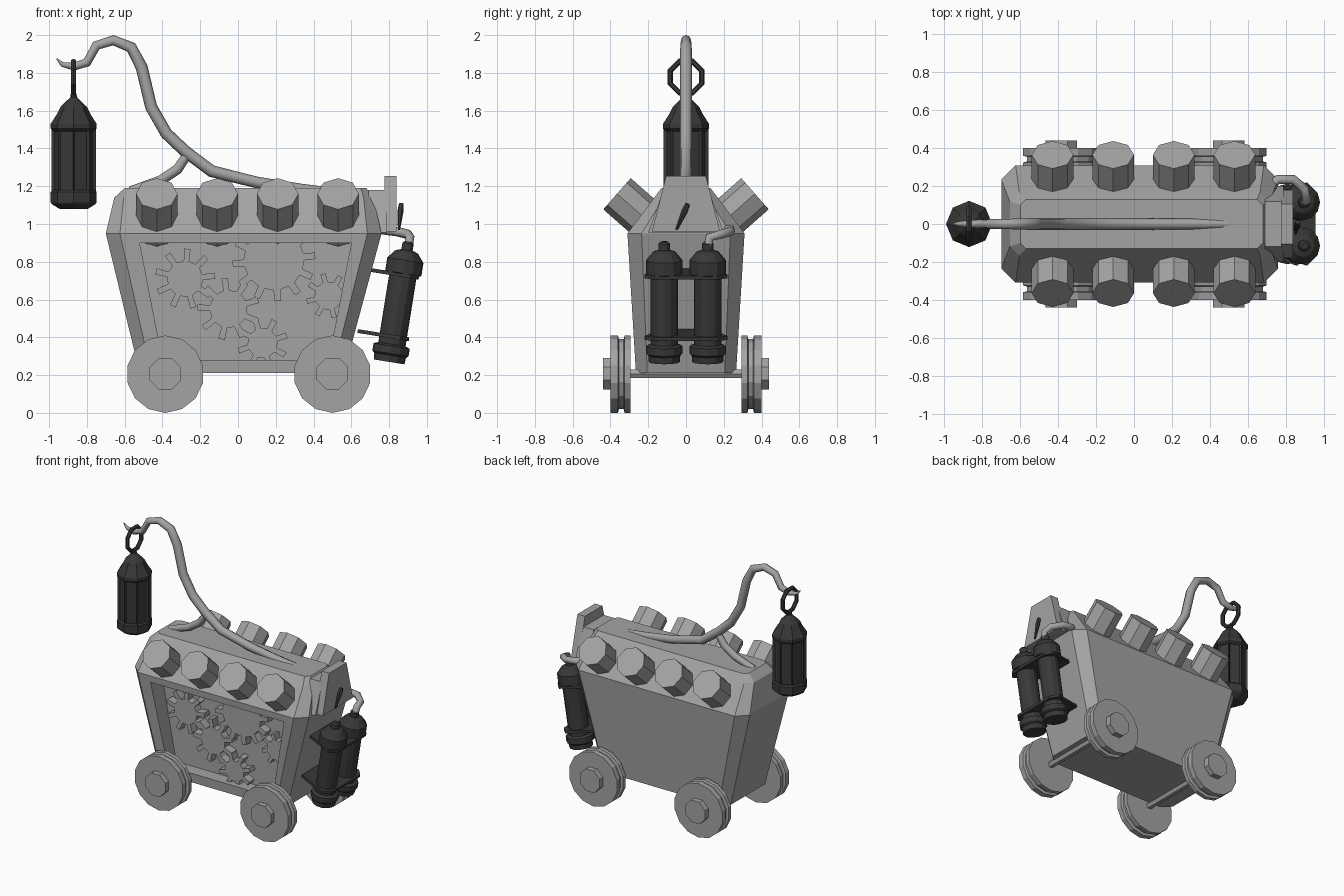
import bpy, bmesh, math
from mathutils import Vector, Matrix

if "Cube" in bpy.data.objects:
    bpy.data.objects.remove(bpy.data.objects["Cube"])


def material(name, v):
    m = bpy.data.materials.new(name)
    m.diffuse_color = (v, v, v, 1)
    m.use_nodes = True
    m.node_tree.nodes["Principled BSDF"].inputs["Base Color"].default_value = m.diffuse_color
    return m


GREY = material("grey_metal", 0.37)
DARK = material("dark_iron", 0.04)


def finish(name, bm, mat):
    bmesh.ops.recalc_face_normals(bm, faces=bm.faces)
    me = bpy.data.meshes.new(name)
    bm.to_mesh(me)
    bm.free()
    me.materials.append(mat)
    ob = bpy.data.objects.new(name, me)
    bpy.context.collection.objects.link(ob)
    return ob


def loft_bm(rings):
    """Skin a stack of equal-sized rings and cap both ends."""
    bm = bmesh.new()
    vs = [[bm.verts.new(p) for p in r] for r in rings]
    n = len(rings[0])
    for a, b in zip(vs, vs[1:]):
        for i in range(n):
            j = (i + 1) % n
            bm.faces.new((a[i], a[j], b[j], b[i]))
    bm.faces.new(vs[0][::-1])
    bm.faces.new(vs[-1])
    return bm


def loft(name, rings, mat):
    return finish(name, loft_bm(rings), mat)


def turned_rings(profile, origin, axis, sides, phase=0.0):
    rot = Vector(axis).normalized().to_track_quat('Z', 'Y')
    return [[Vector(origin) + rot @ Vector((r * math.cos(phase + math.tau * k / sides),
                                            r * math.sin(phase + math.tau * k / sides), t))
             for k in range(sides)] for t, r in profile]


def turned(name, profile, origin, axis, sides, mat, phase=0.0):
    """Solid of revolution from (distance along axis, radius) pairs."""
    return loft(name, turned_rings(profile, origin, axis, sides, phase), mat)


def prism_x(name, yz, x0, x1, mat):
    return loft(name, [[(x, y, z) for y, z in yz] for x in (x0, x1)], mat)


def tube(name, pts, depth, mat, res=2):
    """Swept tube through (x, y, z, radius factor) points."""
    cu = bpy.data.curves.new(name, 'CURVE')
    cu.dimensions = '3D'
    cu.bevel_depth = depth
    cu.bevel_resolution = res
    cu.use_fill_caps = True
    sp = cu.splines.new('POLY')
    sp.points.add(len(pts) - 1)
    for p, (x, y, z, r) in zip(sp.points, pts):
        p.co = (x, y, z, 1)
        p.radius = r
    cu.materials.append(mat)
    ob = bpy.data.objects.new(name, cu)
    bpy.context.collection.objects.link(ob)
    bpy.ops.object.select_all(action='DESELECT')
    ob.select_set(True)
    bpy.context.view_layer.objects.active = ob
    bpy.ops.object.convert(target='MESH')
    return ob


# Cart body: flared chamfered box with a hipped roof
def octagon(z, x0, x1, y, c):
    return [(x0 + c, -y, z), (x1 - c, -y, z), (x1, -y + c, z), (x1, y - c, z),
            (x1 - c, y, z), (x0 + c, y, z), (x0, y - c, z), (x0, -y + c, z)]


body = loft("cart_body", [octagon(0.21, -0.52, 0.56, 0.265, 0.06),
                          octagon(0.95, -0.70, 0.76, 0.31, 0.075),
                          octagon(1.14, -0.655, 0.715, 0.168, 0.05),
                          octagon(1.19, -0.60, 0.68, 0.13, 0.03)], GREY)

# Open window in the front that shows the gears
window = [(-0.52, 0.90), (-0.40, 0.28), (0.48, 0.28), (0.60, 0.90)]
cutter = loft("window_cutter", [[(x, y, z) for x, z in window] for y in (-0.5, -0.17)], GREY)
cutter.hide_render = True
cut = body.modifiers.new("window", 'BOOLEAN')
cut.operation = 'DIFFERENCE'
cut.solver = 'EXACT'
cut.object = cutter
bpy.context.view_layer.objects.active = body
bpy.ops.object.modifier_apply(modifier="window")
bpy.data.objects.remove(cutter)


# Gears
def gear(i, cx, cz, tip, root, teeth, phase):
    step = math.tau / teeth
    prof = []
    for k in range(teeth):
        a = phase + k * step
        for r, off in ((root, -0.22), (tip, -0.15), (tip, 0.15), (root, 0.22)):
            prof.append((cx + r * math.cos(a + off * step), cz + r * math.sin(a + off * step)))
    loft(f"gear_{i}", [[(x, y, z) for x, z in prof] for y in (-0.23, -0.16)], GREY)


for i, g in enumerate([(-0.28, 0.71, 0.16, 0.095, 9, 0.1), (0.19, 0.81, 0.22, 0.16, 12, 0.1),
                       (-0.05, 0.55, 0.165, 0.10, 9, 0.3), (0.13, 0.37, 0.135, 0.08, 8, 0.3),
                       (0.48, 0.62, 0.12, 0.075, 8, 0.25)]):
    gear(i + 1, *g)

# Slanted octagonal roof cylinders, wheels and hubs on both sides
for s, side in ((-1, "front"), (1, "back")):
    for k in range(4):
        turned(f"{side}_roof_cylinder_{k + 1}", [(0, 0.11), (0.30, 0.11)],
               (-0.43 + 0.32 * k, s * 0.14, 0.962), (0, s * 0.75, 0.66), 8, GREY)
    for x, end in ((-0.385, "left"), (0.50, "right")):
        turned(f"{side}_{end}_wheel",
               [(0, 0.205), (0.03, 0.205), (0.035, 0.185), (0.06, 0.185), (0.065, 0.205),
                (0.105, 0.205)], (x, s * 0.295, 0.205), (0, s, 0), 14, GREY, math.pi / 14)
        turned(f"{side}_{end}_hub", [(0, 0.09), (0.06, 0.09)],
               (x, s * 0.38, 0.208), (0, s, 0), 8, GREY, math.pi / 8)
for x, end in ((-0.385, "left"), (0.50, "right")):
    turned(f"{end}_axle", [(-0.31, 0.026), (0.31, 0.026)], (x, 0, 0.207), (0, 1, 0), 6, GREY)

# Crooked lantern arm and its brace
tube("lantern_arm",
     [(-0.96, 0, 1.875, 0.1), (-0.93, 0, 1.845, 0.4), (-0.87, 0, 1.833, 0.65), (-0.80, 0, 1.855, 0.75),
      (-0.75, 0, 1.945, 0.8), (-0.66, 0, 1.973, 0.85), (-0.565, 0, 1.935, 0.95), (-0.51, 0, 1.83, 1),
      (-0.46, 0, 1.62, 1), (-0.38, 0, 1.48, 1), (-0.28, 0, 1.385, 1), (-0.14, 0, 1.28, 1),
      (0.10, 0, 1.22, 0.95), (0.33, 0, 1.185, 0.9), (0.54, 0, 1.165, 0.7)], 0.032, GREY)
tube("arm_brace", [(-0.26, 0, 1.38, 0.9), (-0.32, 0, 1.29, 1), (-0.41, 0, 1.23, 1),
                   (-0.57, 0, 1.175, 0.9)], 0.027, GREY)

# Lantern with inset panes
LX = -0.87
turned("lantern_base", [(1.08, 0.075), (1.105, 0.115), (1.115, 0.122), (1.17, 0.122), (1.18, 0.112)],
       (LX, 0, 0), (0, 0, 1), 8, DARK)
turned("lantern_cap", [(1.495, 0.112), (1.505, 0.122), (1.53, 0.122), (1.58, 0.09), (1.62, 0.07),
                       (1.645, 0.045), (1.67, 0.018), (1.69, 0.015)],
       (LX, 0, 0), (0, 0, 1), 8, DARK)
bm = loft_bm(turned_rings([(1.17, 0.118), (1.50, 0.118)], (LX, 0, 0), (0, 0, 1), 8))
bmesh.ops.recalc_face_normals(bm, faces=bm.faces)
panes = [f for f in bm.faces if len(f.verts) == 4]
bmesh.ops.inset_individual(bm, faces=panes, thickness=0.014, depth=-0.014)
finish("lantern_panes", bm, DARK)

# Hanging ring
bpy.ops.mesh.primitive_torus_add(major_segments=8, minor_segments=6, major_radius=0.09,
                                 minor_radius=0.015, location=(LX, 0, 1.778),
                                 rotation=(math.pi / 8, 0, 0))
ring = bpy.context.object
ring.name = "lantern_ring"
ring.data.transform(Matrix.Rotation(math.pi / 2, 4, 'Y'))
ring.data.materials.append(DARK)

# Headboard on the right end with its needle lever
prism_x("headboard_mount", [(-0.20, 0.955), (0.20, 0.955), (0.12, 1.18), (-0.12, 1.18)],
        0.69, 0.79, GREY)
prism_x("headboard", [(-0.18, 0.96), (0.18, 0.96), (0.105, 1.255), (-0.105, 1.255)],
        0.775, 0.838, GREY)
turned("needle_lever", [(0, 0.006), (0.11, 0.017), (0.15, 0.012)], (0.852, -0.05, 0.97),
       (0.012, 0.06, 0.138), 6, DARK)

# Twin tilted canisters with brackets
axis = Vector((0.10, 0, 0.625)).normalized()
foot = Vector((0.80, 0, 0.27))
for y, side in ((-0.115, "front"), (0.115, "back")):
    turned(f"{side}_canister",
           [(0, 0.082), (0.035, 0.085), (0.045, 0.097), (0.085, 0.097), (0.095, 0.073),
            (0.465, 0.073), (0.475, 0.097), (0.545, 0.097), (0.59, 0.06), (0.60, 0.03),
            (0.635, 0.03), (0.645, 0.018)],
           foot + Vector((0, y, 0)), axis, 12, DARK)
across = Vector((axis.z, 0, -axis.x))
outline = [(-0.19, -0.14), (0.04, -0.22), (0.085, -0.17), (0.085, 0.17), (0.04, 0.22), (-0.19, 0.14)]
for t, name in ((0.125, "lower"), (0.455, "upper")):
    loft(f"{name}_canister_bracket",
         [[foot + axis * h + across * a + Vector((0, b, 0)) for a, b in outline]
          for h in (t, t + 0.02)], DARK)

# Feed pipe from body to back canister
tube("feed_pipe", [(0.69, 0.18, 0.97, 1), (0.76, 0.235, 0.97, 1), (0.84, 0.235, 0.96, 1),
                   (0.90, 0.185, 0.945, 1), (0.91, 0.125, 0.93, 1), (0.90, 0.115, 0.87, 1)],
     0.025, GREY)
